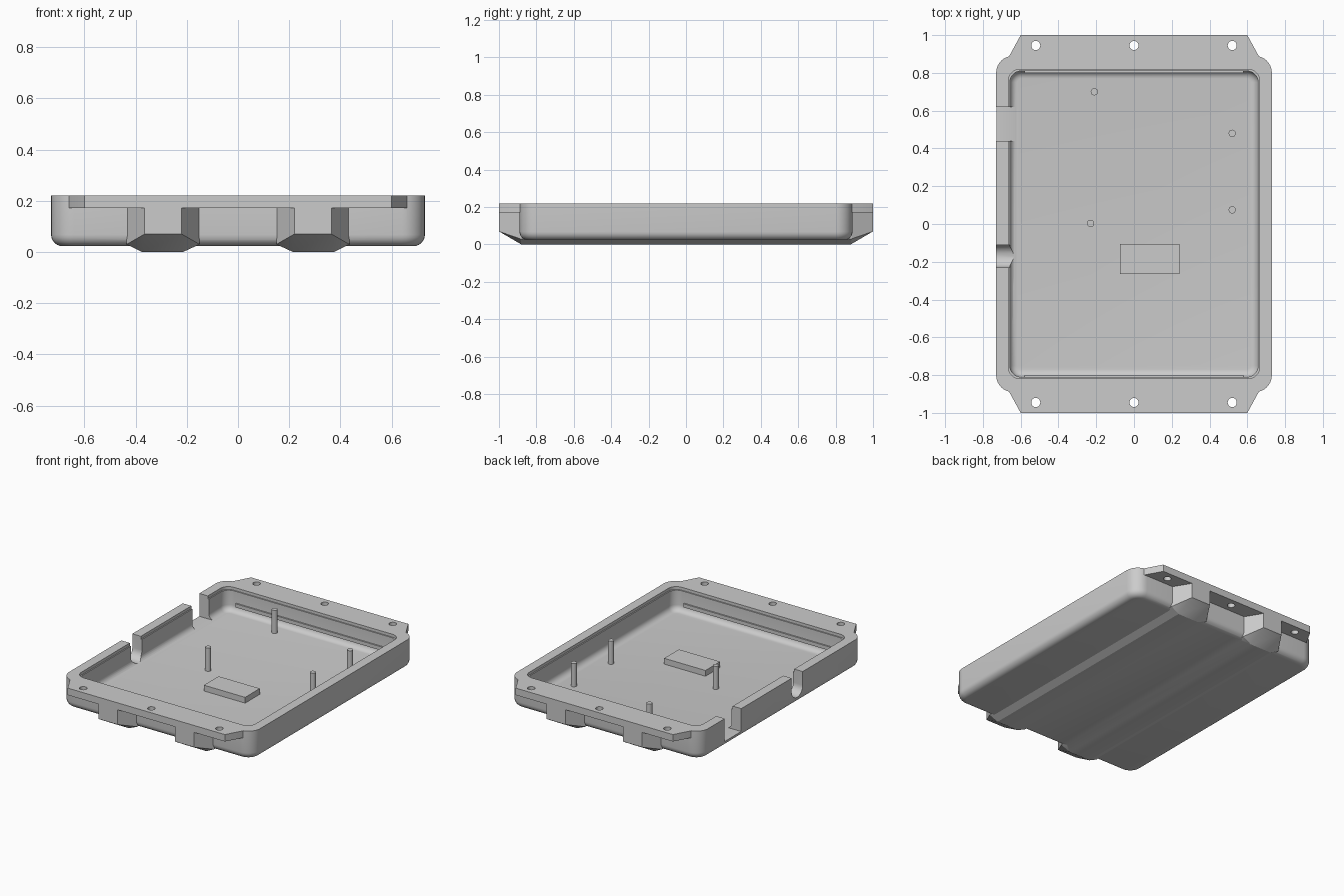
import bpy, bmesh, math
from mathutils import Matrix, Vector

cube = bpy.data.objects.get("Cube")
if cube:
    bpy.data.objects.remove(cube, do_unlink=True)

grey = bpy.data.materials.new("plain grey")
grey.use_nodes = True
COLOUR = (0.6, 0.6, 0.6, 1)
grey.diffuse_color = COLOUR
grey.node_tree.nodes["Principled BSDF"].inputs["Base Color"].default_value = COLOUR


def finish(name, bm):
    bmesh.ops.recalc_face_normals(bm, faces=bm.faces)
    mesh = bpy.data.meshes.new(name)
    bm.to_mesh(mesh)
    bm.free()
    mesh.materials.append(grey)
    ob = bpy.data.objects.new(name, mesh)
    bpy.context.collection.objects.link(ob)
    return ob


def box(name, lo, hi, corner=0, bottom=0):
    """Box between two corners, with optional rounded uprights and bottom rim."""
    bm = bmesh.new()
    bmesh.ops.create_cube(bm, size=1)
    lo, hi = Vector(lo), Vector(hi)
    for v in bm.verts:
        v.co = Vector([(lo[i] + hi[i]) / 2 + v.co[i] * (hi[i] - lo[i]) for i in range(3)])
    if corner:
        ups = [e for e in bm.edges if abs(e.verts[0].co.z - e.verts[1].co.z) > 0.01]
        bmesh.ops.bevel(bm, geom=ups, offset=corner, segments=8, profile=0.5, affect='EDGES')
    if bottom:
        rim = [e for e in bm.edges if all(v.co.z < lo.z + 1e-4 for v in e.verts)]
        bmesh.ops.bevel(bm, geom=rim, offset=bottom, segments=6, profile=0.5, affect='EDGES')
    return finish(name, bm)


def cylinder(name, radius, depth, centre, along_x=False):
    bm = bmesh.new()
    m = Matrix.Translation(centre)
    if along_x:
        m = m @ Matrix.Rotation(math.pi / 2, 4, 'Y')
    bmesh.ops.create_cone(bm, cap_ends=True, segments=32, radius1=radius,
                          radius2=radius, depth=depth, matrix=m)
    return finish(name, bm)


def prism(name, outline, z0, z1):
    bm = bmesh.new()
    face = bm.faces.new([bm.verts.new((x, y, z0)) for x, y in outline])
    top = bmesh.ops.extrude_face_region(bm, geom=[face])["geom"]
    bmesh.ops.translate(bm, vec=(0, 0, z1 - z0),
                        verts=[v for v in top if isinstance(v, bmesh.types.BMVert)])
    return finish(name, bm)


def hull(name, points):
    bm = bmesh.new()
    for p in points:
        bm.verts.new(p)
    bmesh.ops.convex_hull(bm, input=bm.verts)
    bmesh.ops.dissolve_limit(bm, angle_limit=0.01, verts=bm.verts, edges=bm.edges)
    return finish(name, bm)


def combine(target, tool, operation):
    mod = target.modifiers.new("join", 'BOOLEAN')
    mod.operation, mod.object, mod.solver = operation, tool, 'EXACT'
    bpy.context.view_layer.update()
    result = bpy.data.meshes.new_from_object(
        target.evaluated_get(bpy.context.evaluated_depsgraph_get()))
    target.modifiers.clear()
    target.data = result
    bpy.data.objects.remove(tool, do_unlink=True)


TOP, FLOOR = 0.22, 0.06

# Tray shell
tray = box("tray", (-0.73, -0.89, 0.023), (0.73, 0.89, TOP), 0.09, 0.045)

# Mounting flanges at both ends
for s in (-1, 1):
    outline = [(-0.67, 0.86), (-0.66, 0.89), (-0.6, 1), (0.6, 1), (0.66, 0.89), (0.67, 0.86)]
    combine(tray, prism("flange", [(x, s * y) for x, y in outline], 0.172, TOP), 'UNION')

# Two runners under the tray, rising into tapered feet at the ends
for s in (-1, 1):
    pts = []
    for e in (-1, 1):
        for x in (0.22, 0.365):
            pts += [(s * x, e, 0.07), (s * x, e, 0.18)]
        for x in (0.15, 0.435):
            pts += [(s * x, e * 0.885, 0.03), (s * x, e * 0.885, 0.18)]
        pts += [(s * x, e * 0.88, 0) for x in (0.215, 0.375)]
    combine(tray, hull("runner", pts), 'UNION')

# Inner cavity, slightly wider at the mouth
combine(tray, box("cavity", (-0.657, -0.81, FLOOR), (0.657, 0.81, 0.3), 0.06, 0.04), 'DIFFERENCE')
combine(tray, box("mouth", (-0.665, -0.818, 0.2), (0.665, 0.818, 0.3), 0.06), 'DIFFERENCE')

# Square port and round-bottomed cable slot in the side wall
combine(tray, box("port", (-0.8, 0.44, 0.062), (-0.62, 0.62, 0.3)), 'DIFFERENCE')
combine(tray, cylinder("slot_round", 0.06, 0.2, (-0.7, -0.17, 0.125), True), 'DIFFERENCE')
combine(tray, box("slot", (-0.8, -0.23, 0.125), (-0.6, -0.11, 0.3)), 'DIFFERENCE')

# Screw holes
for x in (-0.52, 0, 0.52):
    for y in (-0.945, 0.945):
        combine(tray, cylinder("hole", 0.024, 0.3, (x, y, 0.25)), 'DIFFERENCE')

parts = [tray]

# Slim ledges on the end walls
for name, s in (("front_ledge", -1), ("back_ledge", 1)):
    ys = sorted((s * 0.8, s * 0.815))
    parts.append(box(name, (-0.58, ys[0], 0.095), (0.58, ys[1], 0.12)))

# Standing posts and raised pad
for i, (x, y) in enumerate([(-0.21, 0.7), (0.52, 0.48), (0.52, 0.075), (-0.23, 0.003)]):
    parts.append(cylinder(f"post_{i + 1}", 0.019, TOP - 0.05, (x, y, (TOP + 0.05) / 2)))
parts.append(box("pad", (-0.075, -0.265, 0.05), (0.24, -0.105, 0.1)))

# Smooth curves, crisp edges
bpy.ops.object.select_all(action='DESELECT')
for ob in parts:
    ob.select_set(True)
bpy.context.view_layer.objects.active = tray
bpy.ops.object.shade_smooth_by_angle(angle=math.radians(25))
